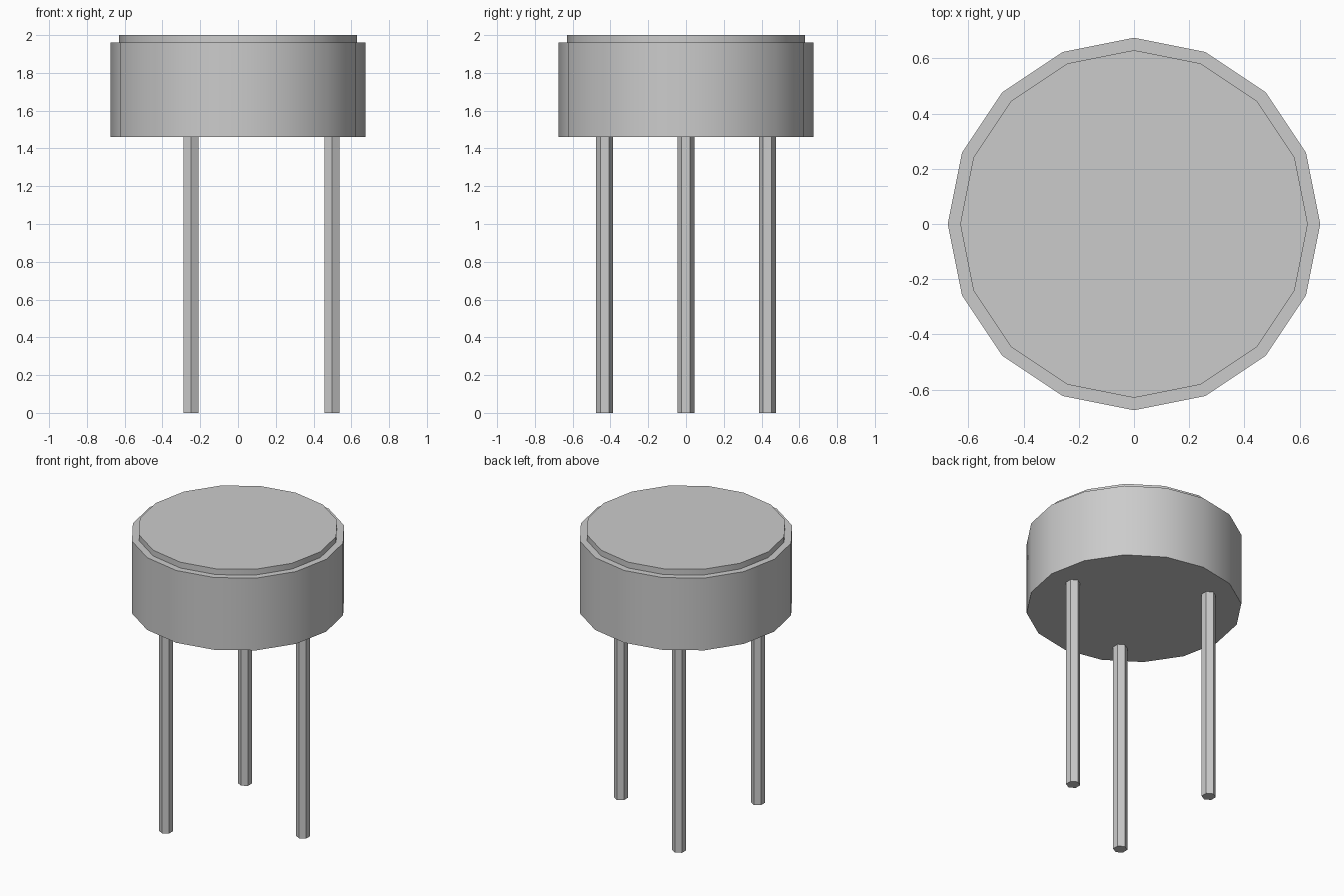
import bpy
from math import cos, sin, radians

cube = bpy.data.objects.get("Cube")
if cube:
    bpy.data.objects.remove(cube, do_unlink=True)

# One plain grey for the whole stool
grey = bpy.data.materials.new("plain_grey")
grey.use_nodes = True
colour = (0.6, 0.6, 0.6, 1)
grey.diffuse_color = colour
grey.node_tree.nodes["Principled BSDF"].inputs["Base Color"].default_value = colour


def cylinder(name, sides, radius, bottom, top, x=0, y=0):
    """Upright prism with smooth sides and sharp rims."""
    bpy.ops.mesh.primitive_cylinder_add(
        vertices=sides, radius=radius, depth=top - bottom,
        location=(x, y, (bottom + top) / 2))
    obj = bpy.context.object
    obj.name = name
    obj.data.materials.append(grey)
    bpy.ops.object.shade_smooth_by_angle(angle=radians(30))
    return obj


# Round seat and the thin, slightly narrower pad on top
cylinder("seat", 16, 0.675, 1.46, 1.96)
cylinder("seat_pad", 16, 0.63, 1.96, 2.0)

# Three hexagonal legs evenly spaced on a circle
for name, angle in (("left_leg", 0), ("back_right_leg", 120), ("front_right_leg", 240)):
    a = radians(angle)
    cylinder(name, 6, 0.045, 0, 1.46, 0.498 * cos(a), 0.498 * sin(a))
